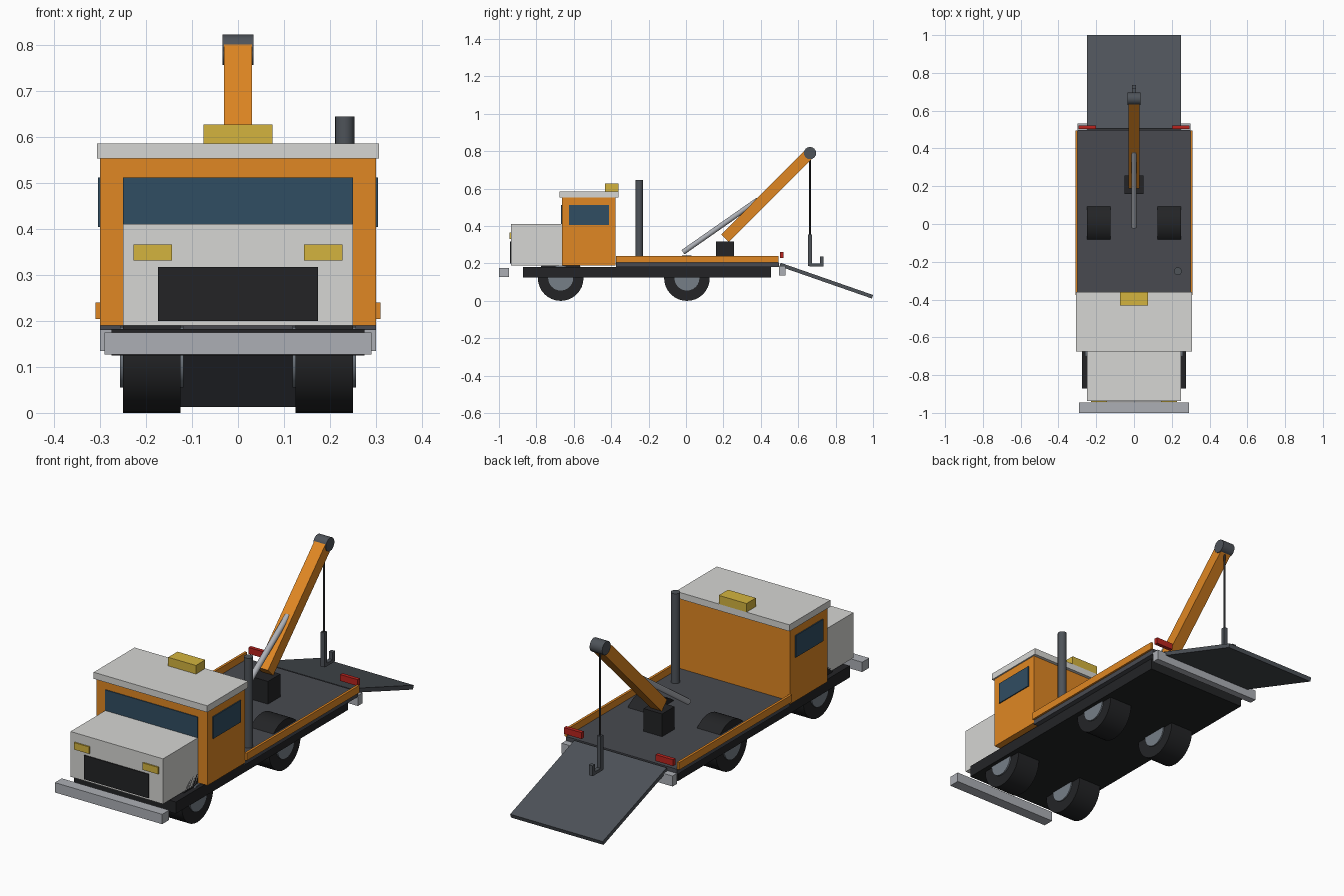
import bpy, bmesh, math
from mathutils import Vector, Matrix

if "Cube" in bpy.data.objects:
    bpy.data.objects.remove(bpy.data.objects["Cube"])

def mat(name, r, g, b):
    lin = [((c / 255 + 0.055) / 1.055) ** 2.4 if c > 10 else c / 255 / 12.92 for c in (r, g, b)]
    m = bpy.data.materials.new(name)
    m.diffuse_color = (*lin, 1)
    m.use_nodes = True
    m.node_tree.nodes["Principled BSDF"].inputs["Base Color"].default_value = m.diffuse_color
    return m

ORANGE = mat("orange paint", 224, 135, 35)
WHITE = mat("off white paint", 214, 214, 211)
GLASS = mat("blue glass", 48, 77, 98)
YELLOW = mat("amber lamp", 212, 180, 62)
BLACK = mat("black", 35, 36, 38)
DECK = mat("deck grey", 72, 74, 80)
STEEL = mat("dark steel", 78, 83, 89)
SILVER = mat("silver", 172, 175, 181)
HUB = mat("hub grey", 118, 126, 135)
RED = mat("red lamp", 186, 36, 30)

def finish(name, bm, material):
    me = bpy.data.meshes.new(name)
    bm.to_mesh(me)
    bm.free()
    me.materials.append(material)
    ob = bpy.data.objects.new(name, me)
    bpy.context.collection.objects.link(ob)
    return ob

def box(name, material, x, y, z):
    """Box from (min, max) ranges on each axis."""
    bm = bmesh.new()
    bmesh.ops.create_cube(bm, size=1)
    for v in bm.verts:
        v.co = [sum(r) / 2 + c * (r[1] - r[0]) for r, c in zip((x, y, z), v.co)]
    return finish(name, bm, material)

def pair(name, material, x, y, z):
    box("right_" + name, material, x, y, z)
    box("left_" + name, material, (-x[1], -x[0]), y, z)

def beam(name, material, a, b, width, thick):
    """Rectangular bar in the yz plane from a to b."""
    a, b = Vector((0, *a)), Vector((0, *b))
    d = b - a
    bm = bmesh.new()
    bmesh.ops.create_cube(bm, size=1)
    m = (Matrix.Translation((a + b) / 2) @ Matrix.Rotation(math.atan2(d.z, d.y), 4, 'X')
         @ Matrix.Diagonal((width, d.length, thick, 1)))
    bm.transform(m)
    return finish(name, bm, material)

def rod(name, material, a, b, r, sides=16):
    """Round bar from a to b, smooth wall and sharp rims."""
    a, b = Vector(a), Vector(b)
    d = b - a
    bm = bmesh.new()
    bmesh.ops.create_cone(bm, cap_ends=True, segments=sides, radius1=r, radius2=r, depth=d.length)
    for f in bm.faces:
        f.smooth = len(f.verts) == 4
    for e in bm.edges:
        e.smooth = all(f.smooth for f in e.link_faces)
    bm.transform(Matrix.Translation((a + b) / 2) @ Vector((0, 0, 1)).rotation_difference(d).to_matrix().to_4x4())
    return finish(name, bm, material)

# Chassis, bumpers and deck
box("chassis", BLACK, (-.275, .275), (-.872, .455), (.125, .182))
box("front_bumper", SILVER, (-.29, .29), (-1, -.946), (.127, .175))
box("rear_bumper", SILVER, (-.3, .3), (.497, .532), (.135, .186))
box("deck", DECK, (-.3, .3), (-.375, .498), (.18, .206))
pair("deck_rail", ORANGE, (.298, .31), (-.375, .495), (.204, .24))
pair("tail_lamp", RED, (.2, .295), (.503, .521), (.229, .26))
beam("ramp", STEEL, (.503, .194), (.997, .022), .5, .02)

# Hood, cab and roof
box("hood", WHITE, (-.25, .25), (-.936, -.66), (.19, .411))
box("cab", ORANGE, (-.3, .3), (-.664, -.376), (.19, .556))
box("roof", WHITE, (-.307, .307), (-.676, -.36), (.554, .586))
box("beacon", YELLOW, (-.075, .075), (-.432, -.36), (.586, .628))
box("windshield", GLASS, (-.25, .25), (-.668, -.662), (.411, .512))
pair("side_window", GLASS, (.298, .305), (-.626, -.412), (.405, .512))
box("grille", BLACK, (-.174, .174), (-.941, -.934), (.2, .317))
pair("headlamp", YELLOW, (.144, .227), (-.943, -.934), (.332, .366))
rod("exhaust_stack", STEEL, (.232, -.25, .2), (.232, -.25, .645), .021)

# Wheels with hubs showing on both faces
for end, y in (("front", -.67), ("rear", .005)):
    for side, s in (("right", 1), ("left", -1)):
        rod(f"{end}_{side}_tyre", BLACK, (s * .125, y, .122), (s * .25, y, .122), .122, 32)
        rod(f"{end}_{side}_hub", HUB, (s * .119, y, .122), (s * .257, y, .122), .067, 24)

# Crane
box("crane_base", BLACK, (-.05, .05), (.16, .256), (.2, .317))
beam("crane_boom", ORANGE, (.209, .335), (.658, .786), .06, .058)
rod("lift_cylinder", SILVER, (0, -.016, .26), (0, .385, .54), .014)
rod("boom_pulley", STEEL, (-.034, .663, .79), (.034, .663, .79), .033)
rod("cable", BLACK, (0, .663, .79), (0, .663, .34), .005, 8)

# Hook
box("hook_shank", STEEL, (-.01, .01), (.653, .673), (.187, .355))
box("hook_foot", STEEL, (-.01, .01), (.66, .735), (.185, .2))
box("hook_tip", STEEL, (-.01, .01), (.716, .736), (.187, .236))
